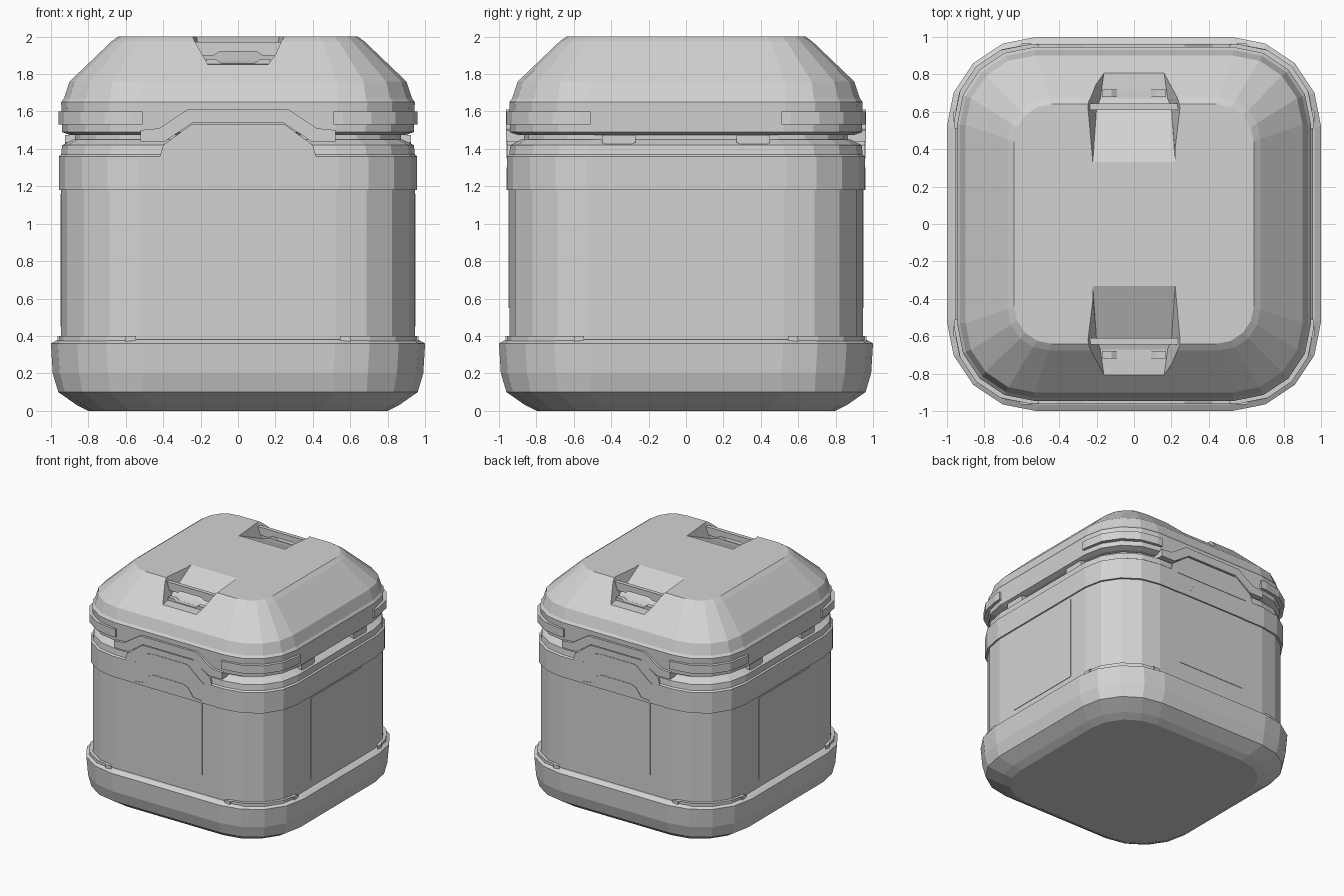
import bpy
import bmesh
from math import cos, sin, pi
from mathutils import Matrix

if "Cube" in bpy.data.objects:
    bpy.data.objects.remove(bpy.data.objects["Cube"], do_unlink=True)

# One plain grey for the whole crate
grey = bpy.data.materials.new("light_grey")
grey.use_nodes = True
colour = (0.65, 0.65, 0.65, 1)
grey.diffuse_color = colour
grey.node_tree.nodes["Principled BSDF"].inputs["Base Color"].default_value = colour


def finish(name, bm, turn=0):
    """Turn the part in quarter steps about z and link it to the scene."""
    bmesh.ops.recalc_face_normals(bm, faces=bm.faces)
    bm.transform(Matrix.Rotation(turn * pi / 2, 4, "Z"))
    mesh = bpy.data.meshes.new(name)
    bm.to_mesh(mesh)
    bm.free()
    mesh.materials.append(grey)
    obj = bpy.data.objects.new(name, mesh)
    bpy.context.scene.collection.objects.link(obj)
    return obj


def skin(name, sections, turn=0):
    """Join matching closed sections and cap both ends."""
    bm = bmesh.new()
    rings = [[bm.verts.new(p) for p in s] for s in sections]
    n = len(rings[0])
    for a, b in zip(rings, rings[1:]):
        for i in range(n):
            j = (i + 1) % n
            bm.faces.new((a[i], a[j], b[j], b[i]))
    bm.faces.new(rings[0])
    bm.faces.new(rings[-1])
    return finish(name, bm, turn)


def corner(half, radius, steps=4):
    c = half - radius
    return [(c + radius * cos(k * pi / 2 / steps), c + radius * sin(k * pi / 2 / steps))
            for k in range(steps + 1)]


def loft(name, profile):
    """Stack rounded squares given as (height, half width, corner radius)."""
    sections = []
    for z, half, radius in profile:
        ring = []
        for q in range(4):
            for x, y in corner(half, radius):
                for _ in range(q):
                    x, y = -y, x
                ring.append((x, y, z))
        sections.append(ring)
    return skin(name, sections)


def plate(name, outline, back, front, turn=0):
    """Extrude an (x, z) outline between two distances from the centre."""
    return skin(name, [[(x, -d, z) for x, z in outline] for d in (back, front)], turn)


def wedge(name, half, radius, reach, z0, z1, turn):
    """Pad that wraps one corner."""
    outline = [(half, reach)] + corner(half, radius) + [(reach, half), (reach, reach)]
    return skin(name, [[(x, y, z) for x, y in outline] for z in (z0, z1)], turn)


def box(x0, x1, z0, z1):
    return [(x0, z0), (x1, z0), (x1, z1), (x0, z1)]


def mirrored(points):
    return points + [(-x, z) for x, z in reversed(points)]


# Flared foot, container body and raised upper band
loft("base", [(0, 0.80, 0.36), (0.03, 0.86, 0.40), (0.10, 0.96, 0.44),
              (0.20, 0.99, 0.48), (0.36, 1.0, 0.48), (0.38, 0.965, 0.45), (0.385, 0.9, 0.4)])
loft("body", [(0.35, 0.945, 0.42), (1.2, 0.945, 0.42)])
loft("upper_band", [(1.18, 0.957, 0.42), (1.36, 0.957, 0.42), (1.37, 0.945, 0.42),
                    (1.42, 0.94, 0.42), (1.45, 0.88, 0.38)])
loft("neck", [(1.4, 0.87, 0.38), (1.52, 0.87, 0.38)])

# Lid with sloping shoulders
lid = loft("lid", [(1.475, 0.90, 0.40), (1.49, 0.94, 0.42), (1.65, 0.945, 0.41),
                   (1.67, 0.93, 0.40), (1.76, 0.90, 0.37), (1.975, 0.675, 0.22),
                   (2.0, 0.64, 0.20)])

# Corner pads on lid and foot
for t in range(4):
    wedge("lid_corner_pad", 0.96, 0.40, 0.51, 1.53, 1.6, t)
    wedge("base_corner_pad", 0.965, 0.42, 0.6, 0.3, 0.4, t)

# Grip pockets cut in the lid, each with a bar
pocket = [(0.33, 2.0, 0.22, 0.225), (0.62, 1.87, 0.20, 0.26),
          (0.67, 1.855, 0.18, 0.26), (0.95, 1.845, 0.14, 0.26)]
for t in (0, 2):
    cutter = skin("pocket_cutter",
                  [[(-low, -d, z), (low, -d, z), (top, -d, 2.04), (-top, -d, 2.04)]
                   for d, z, low, top in pocket], t)
    cutter.hide_render = True
    cut = lid.modifiers.new("pocket", "BOOLEAN")
    cut.operation = "DIFFERENCE"
    cut.solver = "EXACT"
    cut.object = cutter
    with bpy.context.temp_override(object=lid, active_object=lid):
        bpy.ops.object.modifier_apply(modifier=cut.name)
    bpy.data.objects.remove(cutter, do_unlink=True)
    bar = mirrored([(0.235, 1.97), (0.21, 1.9), (0.13, 1.9), (0.1, 1.92)])
    plate("grip_bar", bar, 0.61, 0.645, t)
    lip = mirrored([(0.17, 1.84), (0.17, 1.88), (0.12, 1.88), (0.09, 1.86)])
    plate("grip_lip", lip, 0.68, 0.72, t)

# Arched clasp and label on front and back
for t in (0, 2):
    plate("clasp_arch", mirrored([(0.42, 1.35), (0.40, 1.42), (0.25, 1.53)]), 0.8, 0.957, t)
    plate("arch_inlay", mirrored([(0.35, 1.35), (0.30, 1.38), (0.2, 1.47), (0.16, 1.48)]),
          0.95, 0.961, t)
    trim = mirrored([(0.52, 1.44), (0.52, 1.5), (0.42, 1.51), (0.27, 1.61)])
    under = mirrored([(0.24, 1.54), (0.39, 1.44)])
    half = len(trim) // 2
    # Lower edge is walked back from left to right
    outline = trim[:half] + trim[half:] + [(-x, z) for x, z in reversed(under[:2])] + under[:2]
    plate("lid_trim", outline, 0.85, 0.963, t)
    plate("front_label", box(-0.32, 0.32, 0.55, 1.2), 0.92, 0.949, t)
    plate("label_tab", mirrored([(0.32, 1.18), (0.32, 1.2), (0.24, 1.21), (0.19, 1.28), (0.14, 1.3)]),
          0.94, 0.961, t)

# Label and hinge blocks on both sides
for t in (1, 3):
    plate("side_label", box(-0.35, 0.35, 0.45, 1.16), 0.92, 0.949, t)
    for x in (-0.36, 0.36):
        block = [(x + dx, z) for dx, z in
                 mirrored([(0.06, 1.42), (0.09, 1.435), (0.09, 1.475)])]
        plate("hinge_block", block, 0.8, 0.925, t)
